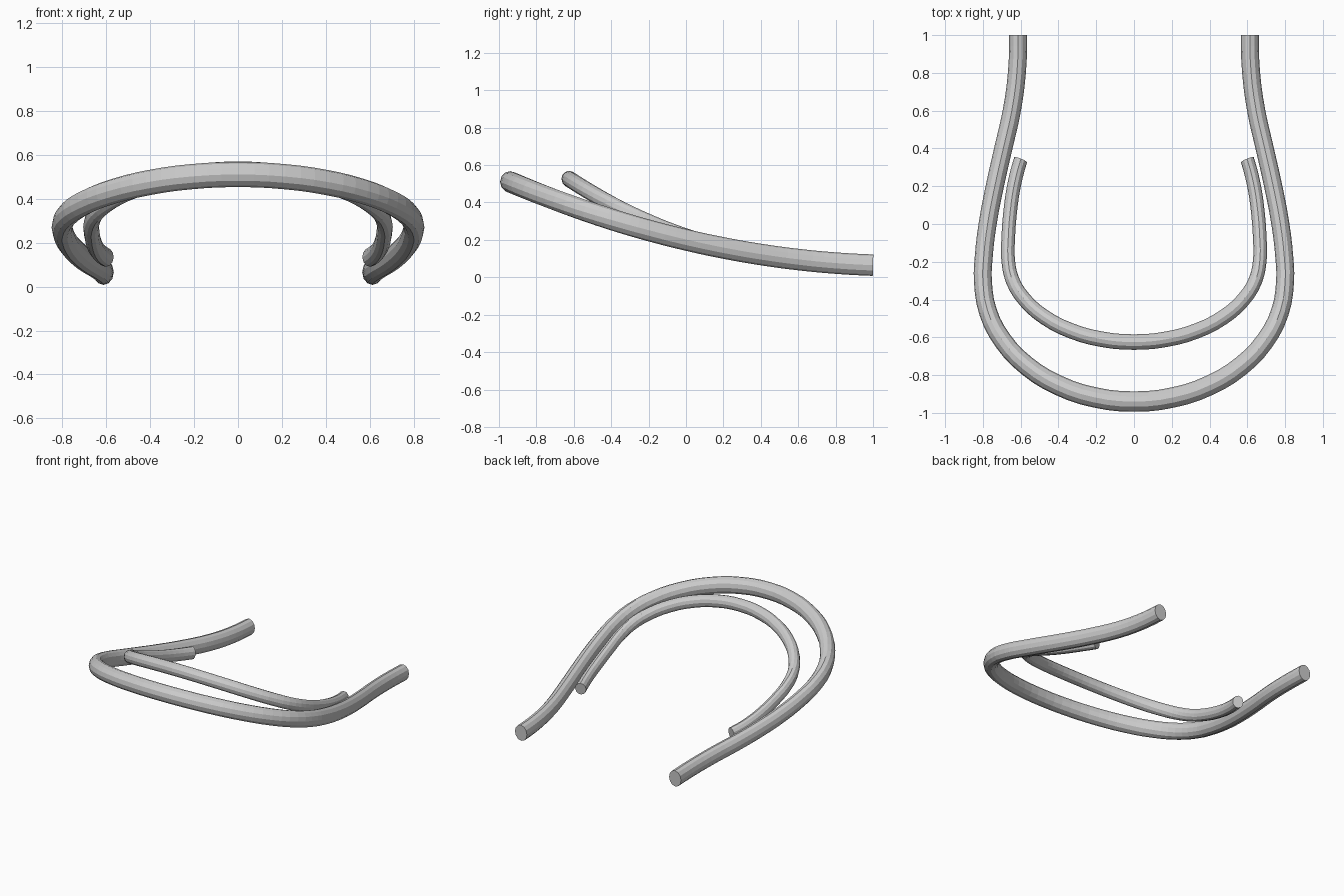
import bpy, math
from mathutils import Vector

if "Cube" in bpy.data.objects:
    bpy.data.objects.remove(bpy.data.objects["Cube"])

# Tubes are slightly oval: round bevel in unscaled space, then stretched
SCALE = Vector((0.88, 1.0, 1.06))


def rail(name, side, rx, ry, cy, height, radius, end_dir):
    """Bent tube: right-hand side points (end to bend), elliptical front arc, mirrored side."""
    half = list(side)
    for i in range(1, 7):
        a = math.radians(15 * i)
        half.append((rx * math.cos(a), cy - ry * math.sin(a)))
    half[-1] = (0.0, cy - ry)
    path = half + [(-x, y) for x, y in reversed(half[:-1])]
    pts = [Vector((x / SCALE.x, y, height(y) / SCALE.z)) for x, y in path]

    cu = bpy.data.curves.new(name, 'CURVE')
    cu.dimensions = '3D'
    cu.twist_mode = 'Z_UP'
    cu.bevel_depth = radius
    cu.bevel_resolution = 4
    cu.use_fill_caps = True
    cu.resolution_u = 3
    sp = cu.splines.new('BEZIER')
    sp.bezier_points.add(len(pts) - 1)
    for b, p in zip(sp.bezier_points, pts):
        b.co = p
        b.handle_left_type = b.handle_right_type = 'AUTO'
    # fixed direction at the open ends
    for b, sx in ((sp.bezier_points[0], 1), (sp.bezier_points[-1], -1)):
        b.handle_left_type = b.handle_right_type = 'FREE'
        d = Vector((end_dir[0] * sx, end_dir[1], end_dir[2])) * 0.06
        inner, outer = b.co - d, b.co + d
        b.handle_left, b.handle_right = (outer, inner) if sx == 1 else (inner, outer)

    ob = bpy.data.objects.new(name, cu)
    bpy.context.collection.objects.link(ob)
    ob.scale = SCALE
    bpy.ops.object.select_all(action='DESELECT')
    bpy.context.view_layer.objects.active = ob
    ob.select_set(True)
    bpy.ops.object.convert(target='MESH')
    ob = bpy.context.object
    bpy.ops.object.transform_apply(location=False, rotation=False, scale=True)
    bpy.ops.object.shade_flat()
    return ob


# Large outer rail
rail("outer_rail",
     [(0.613, 1.0), (0.62, 0.8), (0.647, 0.6), (0.692, 0.4), (0.737, 0.2),
      (0.775, 0.0), (0.796, -0.18), (0.80, -0.30)],
     0.80, 0.64, -0.30,
     lambda y: 0.065 + 0.0345 * (1 - y) + 0.1005 * (1 - y) ** 2,
     0.054, (0, 1, -0.03))

# Smaller, steeper inner rail
rail("inner_rail",
     [(0.60, 0.34), (0.636, 0.2), (0.657, 0.05), (0.666, -0.08), (0.667, -0.18)],
     0.667, 0.445, -0.18,
     lambda y: 0.133 + 0.163 * (0.34 - y) + 0.253 * (0.34 - y) ** 2,
     0.041, (-0.33, 0.93, -0.15))
